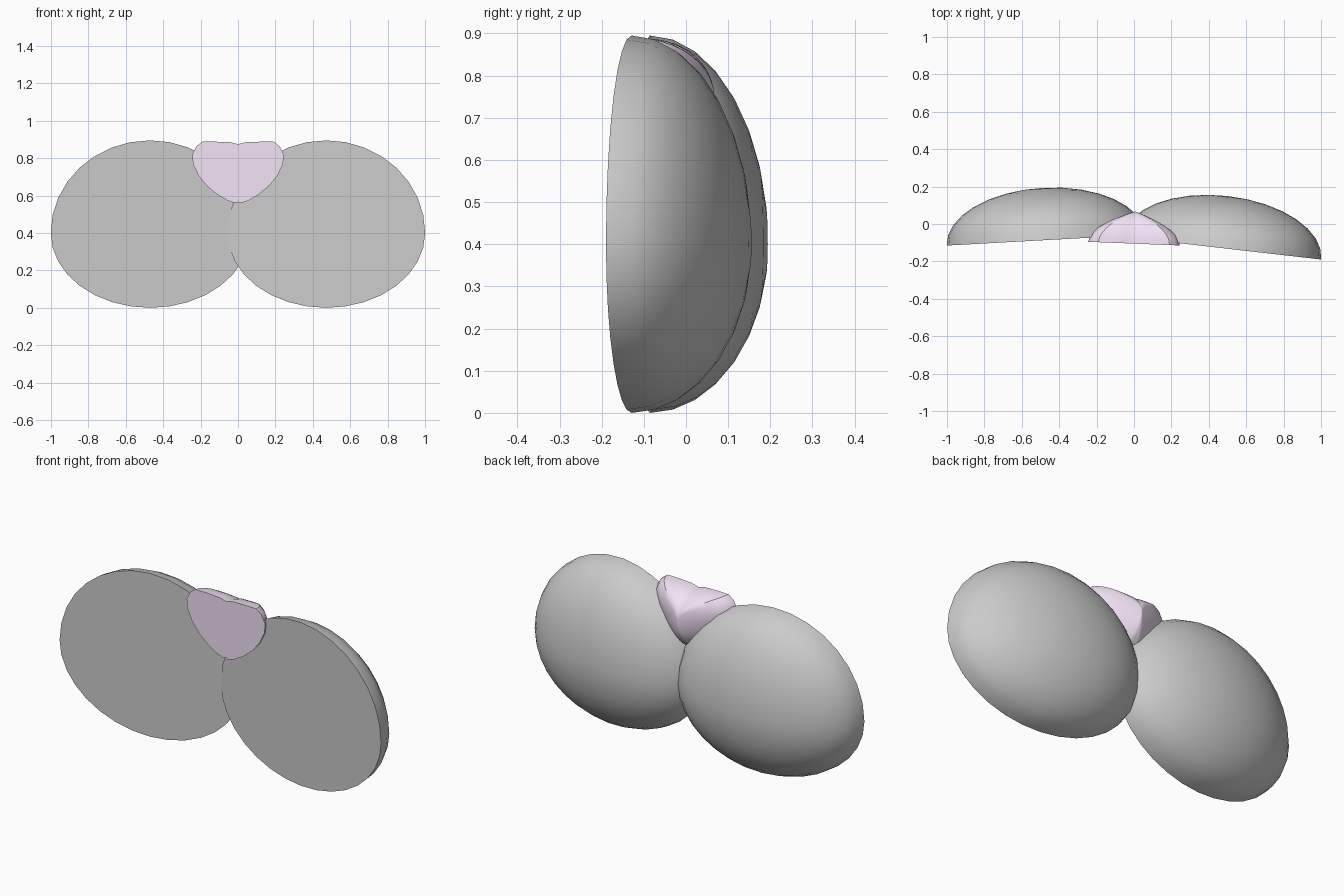
import bpy, bmesh
from math import sin, cos, pi, atan
from mathutils import Vector, Matrix

if "Cube" in bpy.data.objects:
    bpy.data.objects.remove(bpy.data.objects["Cube"])


def finish(bm, name, loc, angle):
    """Turn a bmesh into a smooth-shaded object with a sharp flat front."""
    bmesh.ops.recalc_face_normals(bm, faces=bm.faces[:])
    me = bpy.data.meshes.new(name)
    bm.to_mesh(me)
    bm.free()
    ob = bpy.data.objects.new(name, me)
    ob.location = loc
    ob.rotation_euler = (0, 0, angle)
    bpy.context.collection.objects.link(ob)
    bpy.ops.object.select_all(action='DESELECT')
    ob.select_set(True)
    bpy.context.view_layer.objects.active = ob
    bpy.ops.object.shade_smooth_by_angle(angle=pi / 5)
    return ob


def dome(name, loc, slope):
    """Half egg: taller above its middle than below, flat on the front."""
    bm = bmesh.new()
    bmesh.ops.create_uvsphere(bm, u_segments=32, v_segments=16, radius=1,
                              matrix=Matrix.Rotation(-pi / 2, 4, 'X'))
    geom = bm.verts[:] + bm.edges[:] + bm.faces[:]
    cut = bmesh.ops.bisect_plane(bm, geom=geom, dist=1e-4, plane_co=(0, 0, 0),
                                 plane_no=(0, 1, 0), clear_inner=True)
    rim = [e for e in bm.edges if e.is_boundary]
    bmesh.ops.contextual_create(bm, geom=rim)
    for v in bm.verts:
        v.co = Vector((v.co.x * 0.532, v.co.y * 0.28,
                       v.co.z * (0.495 if v.co.z > 0 else 0.4)))
    return finish(bm, name, loc, atan(slope))


# Two large domes, each turned slightly about the vertical
dome("left_dome", (-0.47, -0.086, 0.4), 0.055)
dome("right_dome", (0.472, -0.129, 0.4), -0.115)

# Small heart between them: mirrored half outline, shrinking towards the back
half = [(0, 0.125), (0.04, 0.135), (0.12, 0.138), (0.19, 0.138), (0.222, 0.115),
        (0.245, 0.07), (0.241, 0.02), (0.21, -0.045), (0.165, -0.1),
        (0.11, -0.145), (0.055, -0.177), (0.015, -0.19), (0, -0.185)]
outline = half + [(-x, z) for x, z in reversed(half[1:-1])]
bm = bmesh.new()
rings = []
steps = 10
for i in range(steps):
    t = i / steps * pi / 2
    s = cos(t)
    rings.append([bm.verts.new((x * s * s, 0.172 * sin(t), z * s))
                  for x, z in outline])
tip = bm.verts.new((0, 0.172, 0))
n = len(outline)
for a, b in zip(rings, rings[1:]):
    for j in range(n):
        k = (j + 1) % n
        bm.faces.new((a[j], a[k], b[k], b[j]))
for j in range(n):
    bm.faces.new((rings[-1][j], rings[-1][(j + 1) % n], tip))
bm.faces.new(rings[0])
heart = finish(bm, "heart", (0, -0.105, 0.75), atan(-0.04))

mat = bpy.data.materials.new("lilac")
mat.diffuse_color = (0.9, 0.76, 0.93, 1)
mat.use_nodes = True
mat.node_tree.nodes["Principled BSDF"].inputs["Base Color"].default_value = mat.diffuse_color
heart.data.materials.append(mat)
